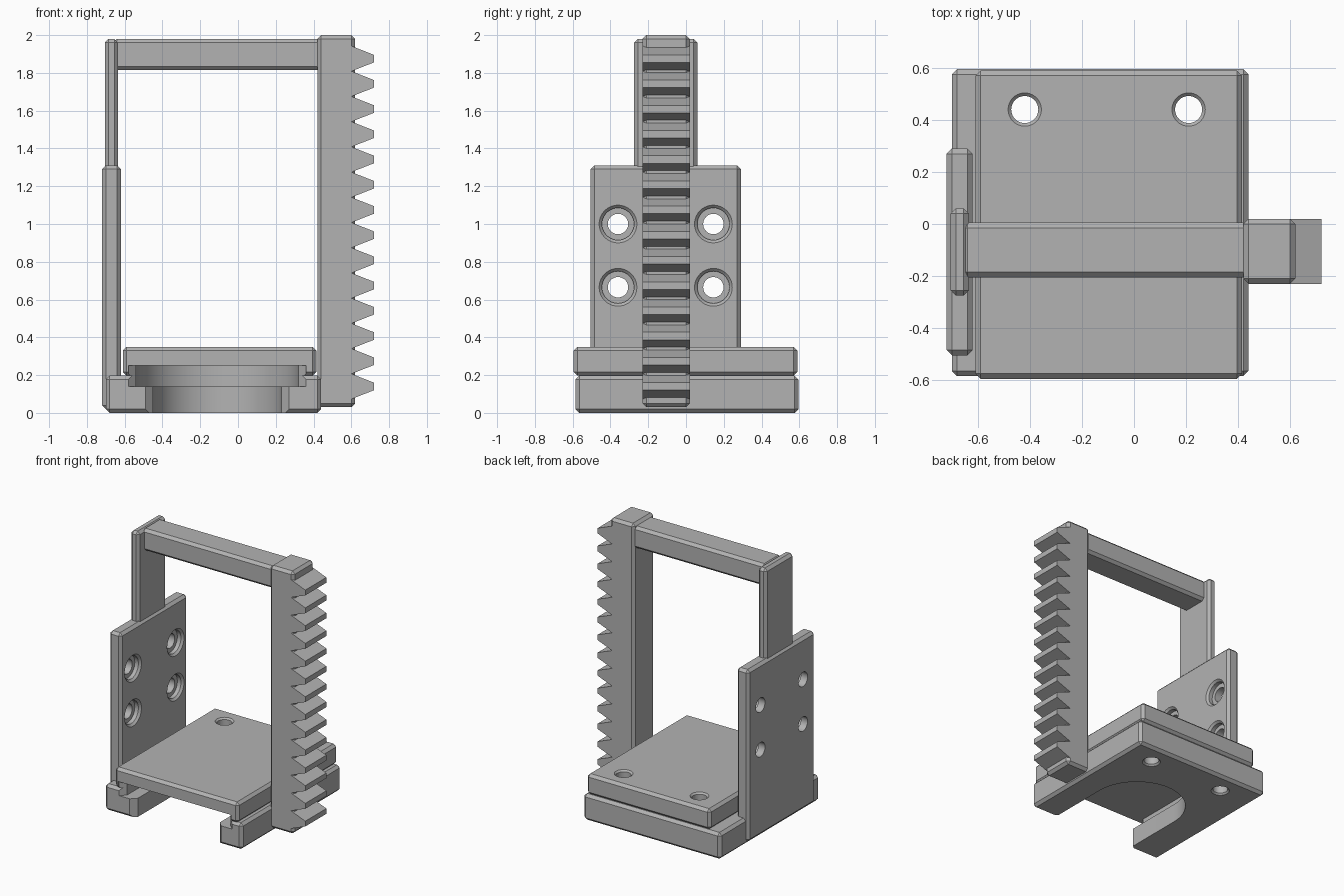
import bpy, bmesh
from math import pi, cos, sin
from mathutils import Vector, Matrix

if "Cube" in bpy.data.objects:
    bpy.data.objects.remove(bpy.data.objects["Cube"], do_unlink=True)

grey = bpy.data.materials.new("plain grey")
grey.use_nodes = True
grey.diffuse_color = (0.45, 0.45, 0.45, 1)
grey.node_tree.nodes["Principled BSDF"].inputs["Base Color"].default_value = grey.diffuse_color


def add(name, bm):
    bmesh.ops.recalc_face_normals(bm, faces=bm.faces)
    mesh = bpy.data.meshes.new(name)
    bm.to_mesh(mesh)
    bm.free()
    mesh.materials.append(grey)
    ob = bpy.data.objects.new(name, mesh)
    bpy.context.collection.objects.link(ob)
    return ob


def box(name, x, y, z, chamfer=0.02):
    """Chamfered box from its three (low, high) ranges."""
    bm = bmesh.new()
    bmesh.ops.create_cube(bm, size=1)
    for v in bm.verts:
        v.co = [r[0] if c < 0 else r[1] for c, r in zip(v.co, (x, y, z))]
    bmesh.ops.bevel(bm, geom=bm.edges[:], offset=chamfer, segments=1, affect='EDGES')
    return add(name, bm)


def prism(name, points, direction):
    """Extrude a planar outline along a direction."""
    bm = bmesh.new()
    face = bm.faces.new([bm.verts.new(p) for p in points])
    ext = bmesh.ops.extrude_face_region(bm, geom=[face])
    moved = [g for g in ext["geom"] if isinstance(g, bmesh.types.BMVert)]
    bmesh.ops.translate(bm, verts=moved, vec=direction)
    return add(name, bm)


def cone(name, centre, axis, r1, r2, depth):
    """Cylinder or cone from r1 at centre to r2 further along the axis."""
    bm = bmesh.new()
    turn = Vector((0, 0, 1)).rotation_difference(Vector(axis)).to_matrix().to_4x4()
    place = Matrix.Translation(centre) @ turn @ Matrix.Translation((0, 0, depth / 2))
    bmesh.ops.create_cone(bm, cap_ends=True, segments=40, radius1=r1, radius2=r2,
                          depth=depth, matrix=place)
    return add(name, bm)


def cut(target, cutter):
    mod = target.modifiers.new("cut", 'BOOLEAN')
    mod.operation = 'DIFFERENCE'
    mod.solver = 'EXACT'
    mod.object = cutter
    bpy.context.view_layer.objects.active = target
    bpy.ops.object.modifier_apply(modifier=mod.name)
    bpy.data.objects.remove(cutter, do_unlink=True)


def slot(half, z0, z1, flare=0.04):
    """Round-ended slot open to the front, flared at its mouth."""
    cx, cy, front = -0.11, -0.1, -0.585
    pts = [(cx + half * cos(i * pi / 32), cy + half * sin(i * pi / 32), z0) for i in range(33)]
    mouth = [(half, front + flare), (half + flare, front), (half + flare, -0.7)]
    left = [(cx - dx, y, z0) for dx, y in mouth]
    right = [(cx + dx, y, z0) for dx, y in reversed(mouth)]
    return prism("slot_cutter", pts + left + right, (0, 0, z1 - z0))


# Base and top plate with the stepped slot between them
base = box("base", (-0.70, 0.44), (-0.585, 0.595), (0, 0.197))
plate = box("top_plate", (-0.61, 0.415), (-0.595, 0.59), (0.197, 0.35))
cut(base, slot(0.34, -0.1, 0.15))
cut(base, slot(0.43, 0.14, 0.3))
cut(plate, slot(0.43, 0.1, 0.25))

# Screw holes through both plates
for x in (-0.42, 0.21):
    for part in (base, plate):
        cut(part, cone("hole", (x, 0.44, -0.1), (0, 0, 1), 0.052, 0.052, 0.6))
    cut(plate, cone("sink", (x, 0.44, 0.351), (0, 0, -1), 0.065, 0.05, 0.015))
    cut(base, cone("sink", (x, 0.44, -0.001), (0, 0, 1), 0.065, 0.05, 0.015))

# Mounting wall with counterbored screw holes
wall = box("mounting_wall", (-0.72, -0.62), (-0.505, 0.29), (0.02, 1.31))
for y in (-0.36, 0.145):
    for z in (0.665, 1.0):
        cut(wall, cone("hole", (-0.8, y, z), (1, 0, 0), 0.054, 0.054, 0.3))
        cut(wall, cone("bore", (-0.665, y, z), (1, 0, 0), 0.085, 0.085, 0.1))
        cut(wall, cone("sink", (-0.619, y, z), (-1, 0, 0), 0.101, 0.083, 0.018))

# Upright arm and crossbar
box("upright_arm", (-0.705, -0.635), (-0.275, 0.06), (1.2, 1.98))
box("crossbar", (-0.66, 0.44), (-0.205, 0.005), (1.815, 1.98))

# Toothed rack
box("rack_bar", (0.42, 0.62), (-0.23, 0.02), (0.03, 2.0))
for i in range(14):
    z = 0.14 + i * 0.1335
    outline = [(0.60, 0.067), (0.72, 0.02), (0.72, -0.02), (0.60, -0.067)]
    prism("rack_tooth", [(x, -0.23, z + dz) for x, dz in outline], (0, 0.25, 0))

# Smooth the round walls and keep the chamfers sharp
bpy.ops.object.select_all(action='DESELECT')
for ob in (base, plate, wall):
    ob.select_set(True)
    bpy.context.view_layer.objects.active = ob
bpy.ops.object.shade_smooth_by_angle(angle=pi / 7)
bpy.ops.object.select_all(action='DESELECT')
